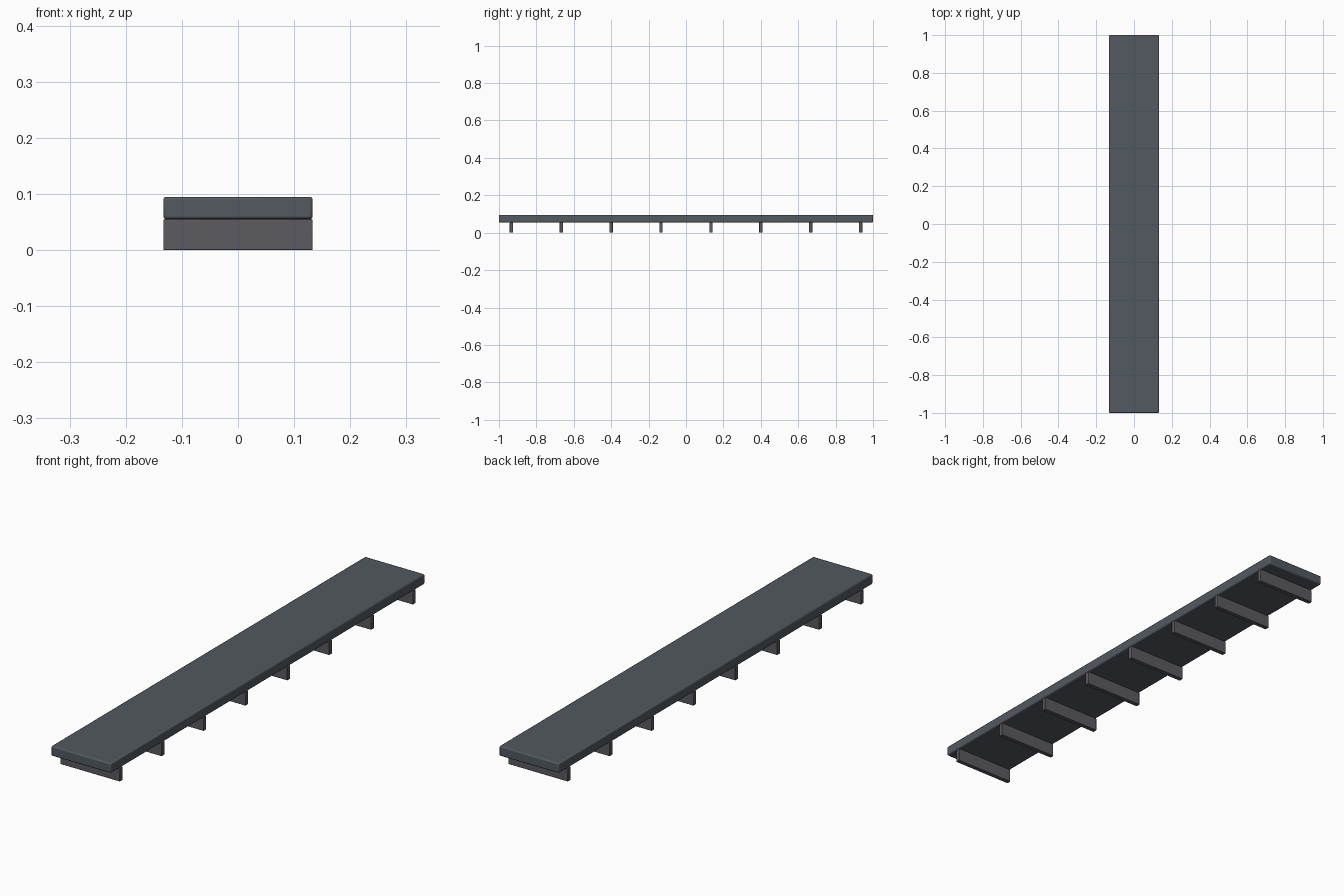
import bpy

if "Cube" in bpy.data.objects:
    bpy.data.objects.remove(bpy.data.objects["Cube"])


def material(name, rgb):
    m = bpy.data.materials.new(name)
    m.diffuse_color = (*rgb, 1)
    m.use_nodes = True
    m.node_tree.nodes["Principled BSDF"].inputs["Base Color"].default_value = m.diffuse_color
    return m


def box(name, size, loc, bevel, mat):
    bpy.ops.mesh.primitive_cube_add(size=1, location=loc)
    o = bpy.context.object
    o.name = name
    o.scale = size
    bpy.ops.object.transform_apply(location=False, rotation=False, scale=True)
    o.data.materials.append(mat)
    b = o.modifiers.new("soft_edges", 'BEVEL')
    b.width = bevel
    b.segments = 2
    bpy.ops.object.shade_smooth_by_angle()
    return o


WIDTH, LENGTH = 0.266, 2.0
LEG_H, TOP_Z = 0.055, 0.095
slate = material("slate", (0.085, 0.1, 0.115))
grey = material("dark_grey", (0.105, 0.105, 0.12))

# Long flat deck
box("deck", (WIDTH, LENGTH, TOP_Z - LEG_H), (0, 0, (TOP_Z + LEG_H) / 2), 0.005, slate)

# Eight evenly spaced cross supports
for i in range(8):
    y = (i - 3.5) * LENGTH / 7.5
    box(f"cross_support_{i + 1}", (WIDTH, 0.018, LEG_H), (0, y, LEG_H / 2), 0.002, grey)
